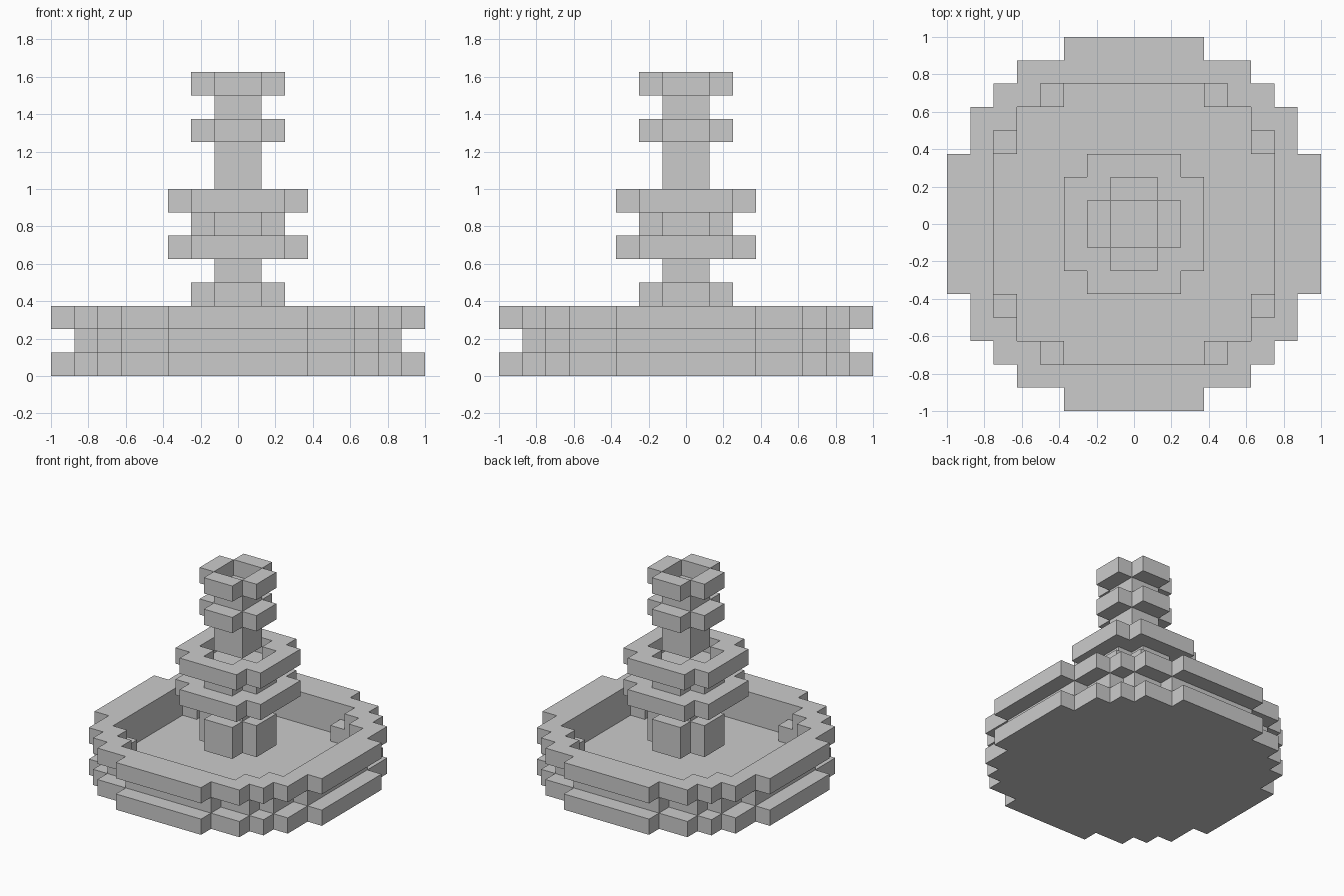
import bpy, bmesh
from mathutils import Vector

if "Cube" in bpy.data.objects:
    bpy.data.objects.remove(bpy.data.objects["Cube"])

U = 0.125  # edge of one block

# Symmetric plan shapes: half width in blocks for each row, from the centre out
DISC = [8, 8, 8, 7, 7, 6, 5, 3]
WALL = [7, 7, 7, 6, 6, 5, 3]
WALL_HOLE = [6, 6, 6, 5, 5, 3]
RIM_HOLE = [6, 6, 6, 6, 5, 4]
DISH = [3, 3, 2]
CROSS = [2, 1]
POST = [1]


def plan(rows):
    """Block columns covered by a plan shape mirrored in x and y."""
    return {(x, y) for r, w in enumerate(rows)
            for y in (r, -r - 1) for x in range(-w, w)}


def build(name, layers):
    """Stack layers {level: (outer plan, hole plan)} into one blocky skin."""
    cells = {(x, y, k) for k, (outer, hole) in layers.items()
             for x, y in plan(outer) - plan(hole)}
    bm = bmesh.new()
    for c in cells:
        for axis in range(3):
            for side in (0, 1):
                n = list(c)
                n[axis] += 2 * side - 1
                if tuple(n) in cells:
                    continue
                base = Vector(c)
                base[axis] += side
                a, b = Vector(), Vector()
                a[(axis + 1) % 3] = 1
                b[(axis + 2) % 3] = 1
                quad = [base, base + a, base + a + b, base + b]
                if not side:
                    quad.reverse()
                bm.faces.new([bm.verts.new(p * U) for p in quad])
    bmesh.ops.remove_doubles(bm, verts=bm.verts[:], dist=0.001)
    mesh = bpy.data.meshes.new(name)
    bm.to_mesh(mesh)
    bm.free()
    obj = bpy.data.objects.new(name, mesh)
    bpy.context.collection.objects.link(obj)
    return obj


# Wide basin: floor slab, recessed wall, overhanging rim
build("basin", {0: (DISC, []), 1: (WALL, WALL_HOLE), 2: (DISC, RIM_HOLE)})

# Pedestal foot and neck carrying the middle dish with its open rim
build("pedestal_and_dish", {
    2: (CROSS, []), 3: (CROSS, []), 4: (POST, []),
    5: (DISH, []), 6: (CROSS, []), 7: (DISH, CROSS)})

# Upper post with a collar and a hollow spout at the top
build("post_and_spout", {
    8: (POST, []), 9: (POST, []), 10: (CROSS, []),
    11: (POST, []), 12: (CROSS, POST)})
